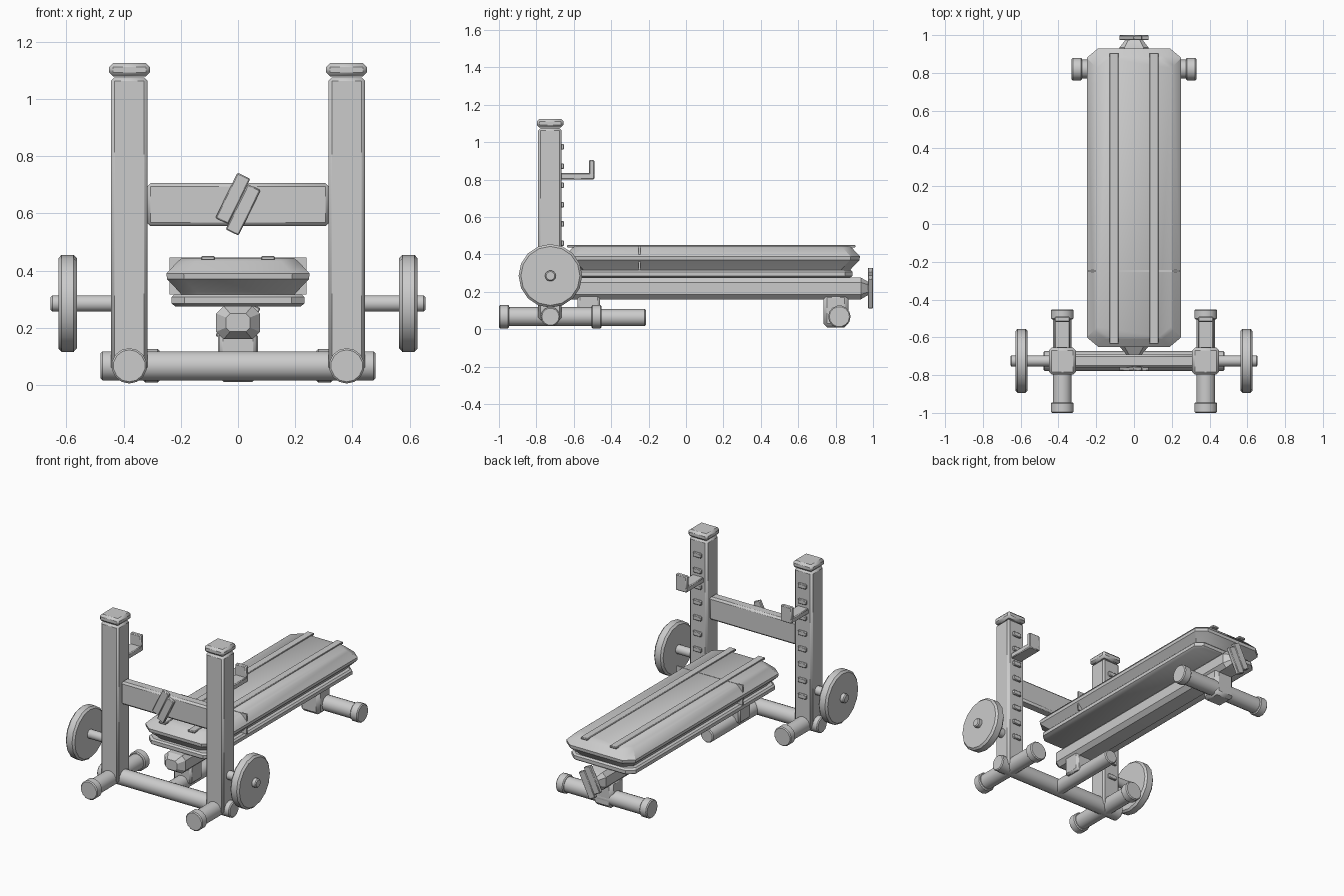
import bpy, bmesh, math
from mathutils import Matrix, Vector

if "Cube" in bpy.data.objects:
    bpy.data.objects.remove(bpy.data.objects["Cube"])

grey = bpy.data.materials.new("plain_grey")
grey.diffuse_color = (0.6, 0.6, 0.6, 1)
grey.use_nodes = True
grey.node_tree.nodes["Principled BSDF"].inputs["Base Color"].default_value = grey.diffuse_color


def finish(name, bm, bevel=0.0):
    bmesh.ops.recalc_face_normals(bm, faces=bm.faces)
    me = bpy.data.meshes.new(name)
    bm.to_mesh(me)
    bm.free()
    me.materials.append(grey)
    ob = bpy.data.objects.new(name, me)
    bpy.context.collection.objects.link(ob)
    if bevel:
        m = ob.modifiers.new("bevel", 'BEVEL')
        m.width = bevel
        m.segments = 1
        m.limit_method = 'ANGLE'
        m.angle_limit = math.radians(40)
    bpy.ops.object.select_all(action='DESELECT')
    ob.select_set(True)
    bpy.context.view_layer.objects.active = ob
    bpy.ops.object.shade_smooth_by_angle(angle=math.radians(31))
    return ob


def box(name, x, y, z, bevel=0.008, tilt=0.0):
    """Box from (min, max) ranges, tilted about the y axis through its centre."""
    mid = Vector([(r[0] + r[1]) / 2 for r in (x, y, z)])
    size = [r[1] - r[0] for r in (x, y, z)]
    bm = bmesh.new()
    bmesh.ops.create_cube(bm, size=1, matrix=Matrix.Translation(mid)
                          @ Matrix.Rotation(tilt, 4, 'Y') @ Matrix.Diagonal((*size, 1)))
    return finish(name, bm, bevel)


def tube(name, axis, a, b, u, v, radius, sides=14, bevel=0.006):
    """Closed cylinder along x (u, v = y, z) or y (u, v = x, z) from a to b."""
    mid = (a + b) / 2
    pos, rot = (((mid, u, v), Matrix.Rotation(math.pi / 2, 4, 'Y')) if axis == 'x'
                else ((u, mid, v), Matrix.Rotation(math.pi / 2, 4, 'X')))
    bm = bmesh.new()
    bmesh.ops.create_cone(bm, cap_ends=True, segments=sides, radius1=radius, radius2=radius,
                          depth=abs(b - a), matrix=Matrix.Translation(pos) @ rot)
    return finish(name, bm, bevel)


def loft(name, rings):
    """Skin a list of equal-length closed rings and cap both ends."""
    bm = bmesh.new()
    vs = [[bm.verts.new(p) for p in r] for r in rings]
    n = len(rings[0])
    for p, q in zip(vs, vs[1:]):
        for i in range(n):
            bm.faces.new((p[i], p[(i + 1) % n], q[(i + 1) % n], q[i]))
    bm.faces.new(vs[0])
    bm.faces.new(vs[-1])
    return finish(name, bm)


def octagon(hx, hy, cx, cy):
    return [(hx, -hy + cy), (hx, hy - cy), (hx - cx, hy), (-hx + cx, hy),
            (-hx, hy - cy), (-hx, -hy + cy), (-hx + cx, -hy), (hx - cx, -hy)]


# Rack: uprights, caps, notches, hooks, feet and weights on both sides
for side, s in (("left", -1), ("right", 1)):
    X = lambda a, b: tuple(sorted((s * a, s * b)))
    box(side + "_upright", X(.316, .444), (-.79, -.665), (.05, 1.075), .012)
    box(side + "_upright_cap", X(.308, .45), (-.797, -.655), (1.078, 1.125), .014)
    for i in range(8):
        z = .975 - .103 * i
        box(f"{side}_notch_{i}", X(.35, .41), (-.675, -.652), (z - .015, z + .015), .004)
    box(side + "_hook_arm", X(.34, .42), (-.67, -.49), (.80, .835), .005)
    box(side + "_hook_lip", X(.34, .42), (-.518, -.49), (.80, .905), .005)
    tube(side + "_foot", 'y', -.98, -.47, s * .38, .067, .051)
    tube(side + "_foot_front_cap", 'y', -1, -.945, s * .38, .067, .062)
    tube(side + "_foot_rear_cap", 'y', -.505, -.452, s * .38, .067, .062)
    tube(side + "_weight_bar", 'x', s * .43, s * .655, -.725, .285, .029)
    tube(side + "_weight_disc", 'x', s * .563, s * .628, -.725, .285, .17, 16, .012)
    tube(side + "_rear_foot_cap", 'x', s * .275, s * .33, .82, .067, .06)

# Cross members
tube("base_crossbar", 'x', -.48, .48, -.725, .067, .052)
box("rack_crossbeam", (-.318, .318), (-.76, -.69), (.555, .705), .012)

# Overlapping slanted accent plates, front and rear
for name, y0, y1, cz in (("front_accent", -.778, -.755, .632), ("rear_accent", .973, 1.0, .22)):
    for i, (px, pz) in enumerate(((-.018, .02), (.018, -.02))):
        box(f"{name}_plate_{i}", (px - .025, px + .025), (y0, y1),
            (cz + pz - .088, cz + pz + .088), .004, math.radians(26))

# Padded bench with chamfered corners and bevelled rims
loft("bench_pad", [[(x, y + .14, z) for x, y in octagon(.25 - d, .79 - d, .06, .05)]
                   for z, d in ((.316, .052), (.325, .045), (.37, .002), (.39, 0),
                                (.432, .04), (.444, .055))])
box("pad_seam", (-.24, .24), (-.253, -.243), (.316, .446), 0)
for s in (-1, 1):
    box("pad_stripe", (s * .105 - .024, s * .105 + .024), (-.635, .905), (.436, .45), .003)
loft("bench_board", [[(x, y + .13, z) for x, y in octagon(.232 - d, .76 - d, .045, .04)]
                     for z, d in ((.275, .012), (.285, 0), (.307, 0), (.317, .01))])

# Spine beam with an octagonal section and tapered ends
loft("spine_beam", [[(x * k, y, .218 + z * k) for x, z in octagon(.076, .058, .026, .026)]
                    for y, k in ((-.69, .55), (-.65, 1), (.935, 1), (.975, .6))])

# Supports under the spine
tube("centre_base_tube", 'y', -.725, -.215, 0, .062, .046)
box("front_support", (-.065, .065), (-.58, -.46), (.06, .19), .012)
box("rear_support", (-.07, .07), (.735, .868), (.01, .19), .02)
tube("rear_foot", 'x', -.31, .31, .82, .067, .05)
